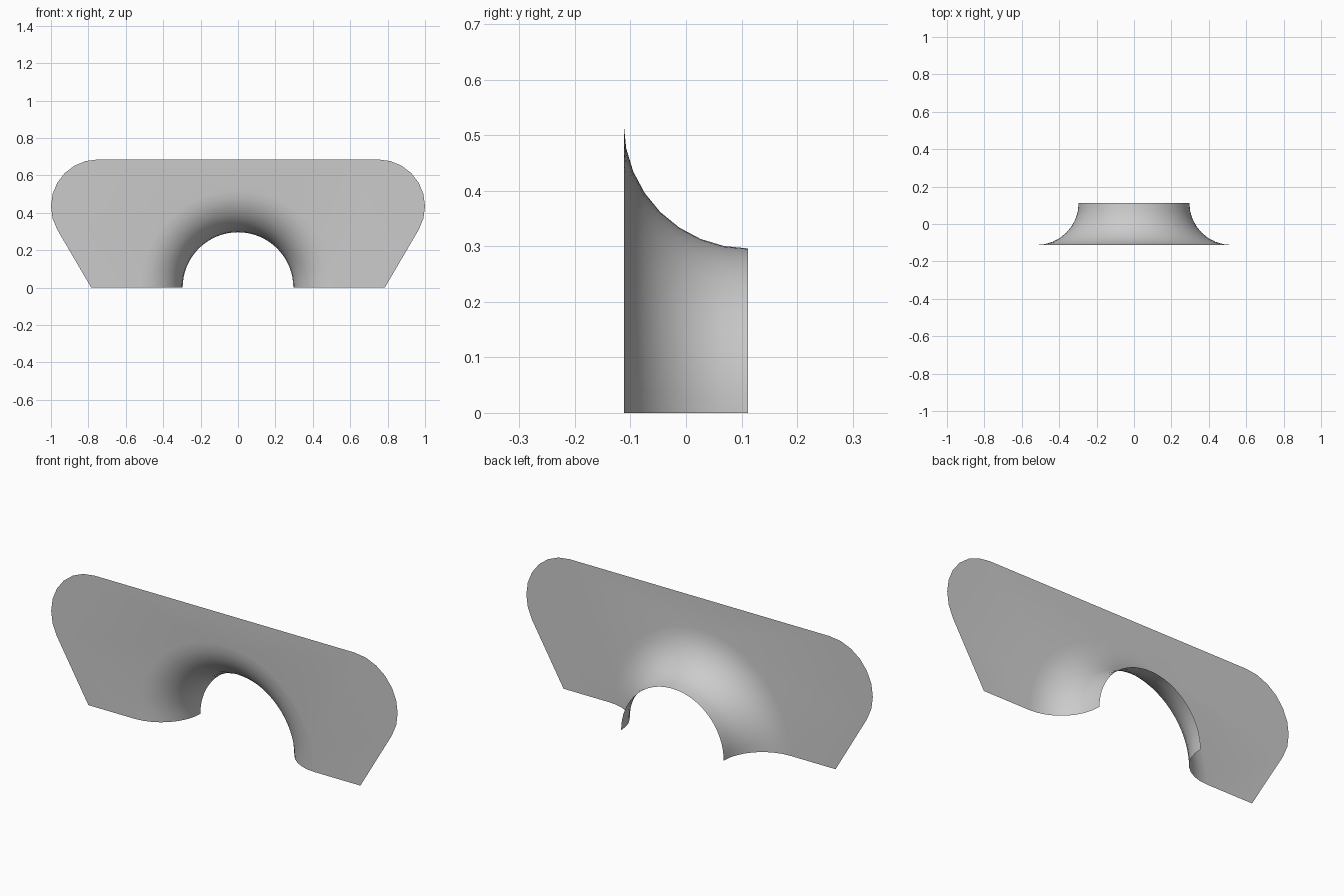
import bpy, bmesh
from math import sin, cos, radians, pi

cube = bpy.data.objects.get("Cube")
if cube:
    bpy.data.objects.remove(cube)

FRONT, BACK = -0.112, 0.112   # depth of the flared arch
DEPTH = BACK - FRONT
RIM = 0.52                    # arch radius where it meets the panel
SEGMENTS, ROWS = 32, 8

grey = bpy.data.materials.new("plain grey")
grey.use_nodes = True
colour = (0.6, 0.6, 0.6, 1)
grey.diffuse_color = colour
grey.node_tree.nodes["Principled BSDF"].inputs["Base Color"].default_value = colour

bm = bmesh.new()

# Flared half tunnel: a quarter-round profile swept over a half circle
rings = []
for i in range(ROWS + 1):
    a = pi / 2 * i / ROWS
    y, r = BACK - DEPTH * cos(a), RIM - DEPTH * sin(a)
    rings.append([bm.verts.new((r * cos(pi * j / SEGMENTS), y, r * sin(pi * j / SEGMENTS)))
                  for j in range(SEGMENTS + 1)])
for outer, inner in zip(rings, rings[1:]):
    for j in range(SEGMENTS):
        bm.faces.new((outer[j], outer[j + 1], inner[j + 1], inner[j]))

# Flat front panel: sloping sides and rounded upper corners around the arch
corner = [(0.75 + 0.25 * cos(radians(a)), 0.435 + 0.25 * sin(radians(a)))
          for a in range(-30, 91, 15)]
right_half = [(0.785, 0)] + corner
outline = right_half + [(-x, z) for x, z in reversed(right_half)]
edge = [bm.verts.new((x, FRONT, z)) for x, z in outline]
half = len(edge) // 2
mid = SEGMENTS // 2
top = bm.verts.new((0, FRONT, 0.685))
bm.faces.new(edge[:half] + [top] + rings[0][mid::-1])
bm.faces.new([top] + edge[half:] + rings[0][:mid - 1:-1])

bmesh.ops.recalc_face_normals(bm, faces=bm.faces)
bm.faces.ensure_lookup_table()
if bm.faces[-1].normal.y > 0:
    bmesh.ops.reverse_faces(bm, faces=bm.faces)

mesh = bpy.data.meshes.new("arched_panel")
bm.to_mesh(mesh)
bm.free()
mesh.materials.append(grey)
panel = bpy.data.objects.new("arched_panel", mesh)
bpy.context.collection.objects.link(panel)

bpy.context.view_layer.objects.active = panel
panel.select_set(True)
bpy.ops.object.shade_smooth_by_angle(angle=radians(40))
